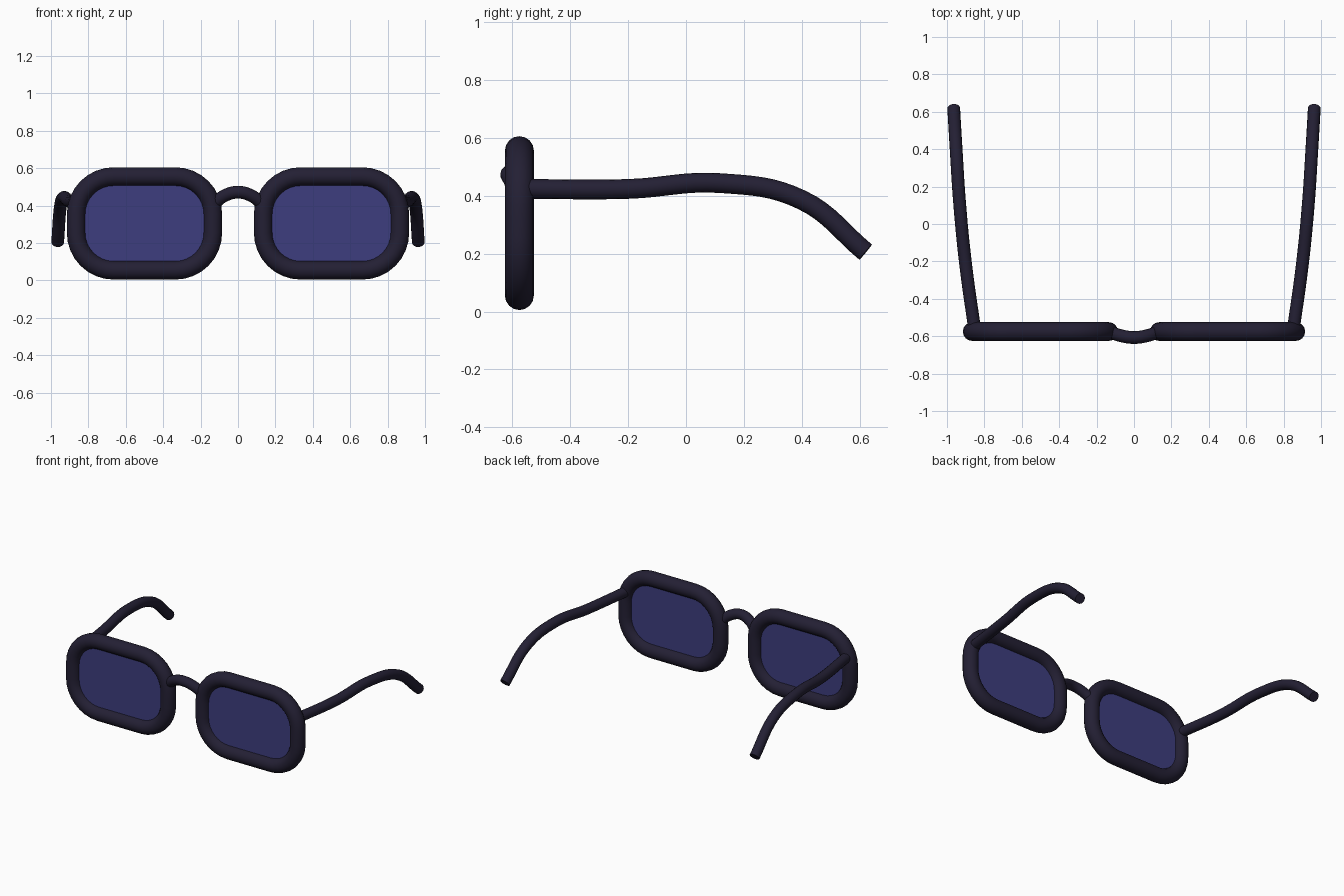
import bpy, bmesh
from math import sin, cos, pi

if "Cube" in bpy.data.objects:
    bpy.data.objects.remove(bpy.data.objects["Cube"])

FRONT_Y, MID_Z = -0.575, 0.305


def material(name, color):
    m = bpy.data.materials.new(name)
    m.diffuse_color = color
    m.use_nodes = True
    m.node_tree.nodes["Principled BSDF"].inputs["Base Color"].default_value = m.diffuse_color
    return m


dark = material("dark_frame", (0.017, 0.014, 0.034, 1))
tint = material("blue_lens", (0.047, 0.047, 0.21, 1))


def rounded_rect(cx, hw, hh, r, steps=8):
    """Rounded rectangle outline in the XZ plane of the front."""
    pts = []
    for k, (sx, sz) in enumerate([(1, 1), (-1, 1), (-1, -1), (1, -1)]):
        for i in range(steps + 1):
            a = (k + i / steps) * pi / 2
            pts.append((cx + sx * (hw - r) + r * cos(a), FRONT_Y,
                        MID_Z + sz * (hh - r) + r * sin(a)))
    return pts


def tube(name, pts, radius, closed=False, smooth_path=False):
    """Round tube swept along a path, turned into a smooth mesh."""
    cu = bpy.data.curves.new(name, 'CURVE')
    cu.dimensions = '3D'
    cu.bevel_depth = radius
    cu.bevel_resolution = 6
    cu.use_fill_caps = not closed
    cu.resolution_u = 8
    if smooth_path:
        sp = cu.splines.new('BEZIER')
        sp.bezier_points.add(len(pts) - 1)
        for bp, p in zip(sp.bezier_points, pts):
            bp.co = p
            bp.handle_left_type = bp.handle_right_type = 'AUTO'
    else:
        sp = cu.splines.new('POLY')
        sp.points.add(len(pts) - 1)
        for cp, p in zip(sp.points, pts):
            cp.co = (*p, 1)
    sp.use_cyclic_u = closed
    ob = bpy.data.objects.new(name, cu)
    bpy.context.collection.objects.link(ob)
    bpy.ops.object.select_all(action='DESELECT')
    bpy.context.view_layer.objects.active = ob
    ob.select_set(True)
    bpy.ops.object.convert(target='MESH')
    ob = bpy.context.object
    ob.data.materials.clear()
    ob.data.materials.append(dark)
    bpy.ops.object.shade_smooth_by_angle()
    return ob


def lens(name, cx):
    """Thin flat plate seated in the rim."""
    bm = bmesh.new()
    face = bm.faces.new([bm.verts.new((x, y - 0.01, z))
                         for x, y, z in rounded_rect(cx, 0.35, 0.235, 0.185)])
    ext = bmesh.ops.extrude_face_region(bm, geom=[face], use_keep_orig=True)
    moved = [v for v in ext["geom"] if isinstance(v, bmesh.types.BMVert)]
    bmesh.ops.translate(bm, verts=moved, vec=(0, 0.02, 0))
    bmesh.ops.recalc_face_normals(bm, faces=bm.faces)
    me = bpy.data.meshes.new(name)
    bm.to_mesh(me)
    bm.free()
    me.materials.append(tint)
    bpy.context.collection.objects.link(bpy.data.objects.new(name, me))


# temple arm path: straight from the hinge, slight rise, then the ear hook
ARM = [(0.852, -0.565, 0.423), (0.902, -0.2, 0.423), (0.933, 0.12, 0.443),
       (0.951, 0.4, 0.385), (0.964, 0.62, 0.205)]

for side, s in (("left", -1), ("right", 1)):
    tube(side + "_rim", rounded_rect(0.5 * s, 0.365, 0.25, 0.2), 0.05, closed=True)
    lens(side + "_lens", 0.5 * s)
    tube(side + "_temple", [(s * x, y, z) for x, y, z in ARM], 0.034, smooth_path=True)

# arched nose bridge
tube("bridge", [(-0.135, -0.575, 0.405), (-0.07, -0.597, 0.454), (0, -0.607, 0.472),
                (0.07, -0.597, 0.454), (0.135, -0.575, 0.405)], 0.034, smooth_path=True)
